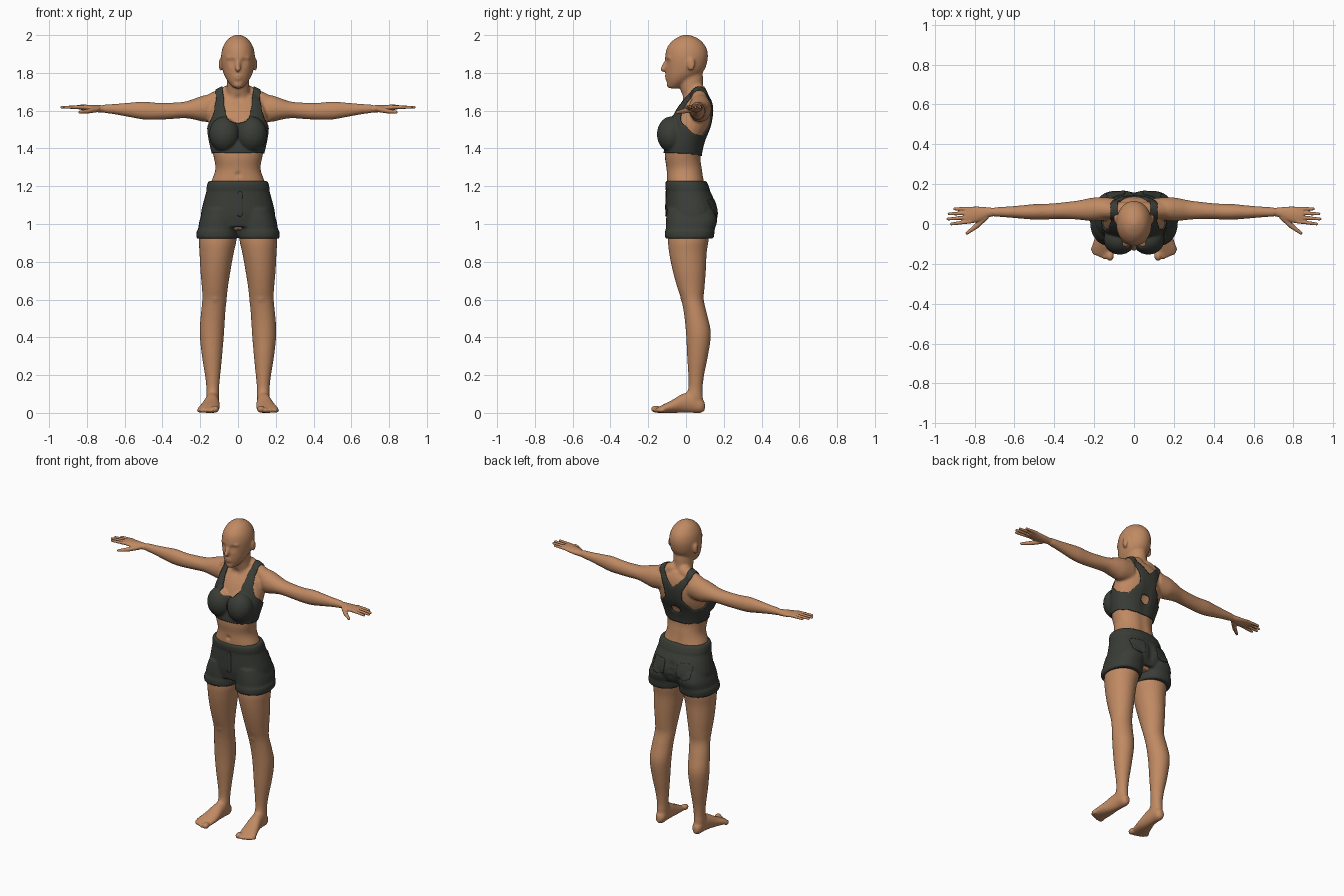
import bpy, bmesh, math
from mathutils import Vector

if "Cube" in bpy.data.objects:
    bpy.data.objects.remove(bpy.data.objects["Cube"])


def material(name, rgb):
    mat = bpy.data.materials.new(name)
    mat.use_nodes = True
    mat.diffuse_color = (*rgb, 1)
    bsdf = mat.node_tree.nodes["Principled BSDF"]
    bsdf.inputs["Base Color"].default_value = (*rgb, 1)
    bsdf.inputs["Roughness"].default_value = 0.7
    return mat


skin = material("warm skin", (0.53, 0.255, 0.125))
cloth = material("charcoal cloth", (0.042, 0.046, 0.038))


def lerp_table(x, table):
    if x <= table[0][0]:
        return table[0][1]
    for (xa, ya), (xb, yb) in zip(table, table[1:]):
        if x <= xb:
            return ya + (yb - ya) * (x - xa) / (xb - xa)
    return table[-1][1]


def symmetric(rows):
    return [(t, -w, w, b0, b1) for t, w, b0, b1 in rows]


def bridge(bm, rings):
    """Join point rings into a closed tube."""
    rings = [[bm.verts.new(p) for p in ring] for ring in rings]
    bm.faces.new(rings[0])
    bm.faces.new(rings[-1][::-1])
    for lo, hi in zip(rings, rings[1:]):
        for k in range(len(lo)):
            n = (k + 1) % len(lo)
            bm.faces.new((lo[n], lo[k], hi[k], hi[n]))


def loft(bm, axis, rows, side=1, power=2.0, steps=4, sides=28):
    """Skin rings (position, a min, a max, b min, b max) along an axis."""
    rows = [Vector(r) for r in rows]
    smooth = []
    for i in range(len(rows) - 1):
        p0, p1, p2 = rows[max(i - 1, 0)], rows[i], rows[i + 1]
        p3 = rows[min(i + 2, len(rows) - 1)]
        for k in range(steps):
            u = k / steps
            smooth.append(p1 + 0.5 * u * ((p2 - p0) + u * ((2 * p0 - 5 * p1 + 4 * p2 - p3)
                          + u * (3 * p1 - p0 - 3 * p2 + p3))))
    smooth.append(rows[-1])
    rings = []
    for t, a0, a1, b0, b1 in smooth:
        ring = []
        for k in range(sides):
            ang = math.tau * k / sides
            c, s = math.cos(ang), math.sin(ang)
            a = (a0 + a1) / 2 + (a1 - a0) / 2 * math.copysign(abs(c) ** (2 / power), c)
            b = (b0 + b1) / 2 + (b1 - b0) / 2 * math.copysign(abs(s) ** (2 / power), s)
            x, y, z = {"x": (t, a, b), "y": (a, t, b), "z": (a, b, t)}[axis]
            ring.append((side * x, y, z))
        rings.append(ring)
    bridge(bm, rings)


def blob(bm, pos, radii, side=1):
    (x, y, z), (rx, ry, rz) = pos, radii
    rows = []
    for k in range(11):
        phi = math.radians(-85 + 17 * k)
        c = math.cos(phi)
        rows.append((z + rz * math.sin(phi), x - rx * c, x + rx * c, y - ry * c, y + ry * c))
    loft(bm, "z", rows, side, steps=1, sides=16)


def limb(bm, start, end, r0, r1, side=1):
    """Tapered rod with round ends."""
    mirror = Vector((side, 1, 1))
    a, b = Vector(start) * mirror, Vector(end) * mirror
    d = (b - a).normalized()
    u = d.orthogonal().normalized()
    v = d.cross(u)
    rings = []
    for centre, r, first in ((a, r0, -80), (b, r1, 0)):
        for k in range(5):
            phi = math.radians(first + 20 * k)
            mid, w = centre + d * r * math.sin(phi), r * math.cos(phi)
            rings.append([mid + w * (u * math.cos(t) + v * math.sin(t))
                          for t in (math.tau * i / 12 for i in range(12))])
    bridge(bm, rings)


def finish(name, mesh, mat):
    mesh.materials.clear()
    mesh.materials.append(mat)
    mesh.polygons.foreach_set("use_smooth", [True] * len(mesh.polygons))
    obj = bpy.data.objects.new(name, mesh)
    bpy.context.collection.objects.link(obj)
    return obj


def fuse(name, bm, mat, voxel, iterations, dents=()):
    """Merge overlapping volumes into one smooth skin, then press dents in y."""
    bmesh.ops.recalc_face_normals(bm, faces=bm.faces)
    mesh = bpy.data.meshes.new(name)
    bm.to_mesh(mesh)
    bm.free()
    raw = finish(name + "_raw", mesh, mat)
    mod = raw.modifiers.new("merge", 'REMESH')
    mod.mode, mod.voxel_size = 'VOXEL', voxel
    mod = raw.modifiers.new("soften", 'SMOOTH')
    mod.factor, mod.iterations = 0.5, iterations
    deps = bpy.context.evaluated_depsgraph_get()
    result = bpy.data.meshes.new_from_object(raw.evaluated_get(deps))
    bpy.data.objects.remove(raw)
    for point, radius, push in dents:
        point, reach = Vector(point), radius * 3
        for v in result.vertices:
            co = v.co
            if abs(co.z - point.z) < reach:
                d = (co - point).length / radius
                v.co.y += push * math.exp(-d * d)
    return finish(name, result, mat)


def shell(name, source, keep, offset, mat):
    """Copy the kept region of a surface, raise it and even out its edge."""
    bm = bmesh.new()
    bm.from_mesh(source.data)
    bm.normal_update()
    bmesh.ops.delete(bm, geom=[f for f in bm.faces if not keep(f.calc_center_median())],
                     context='FACES')
    for v in bm.verts:
        v.co += v.normal * offset
    rim = {v: [e.other_vert(v) for e in v.link_edges if e.is_boundary]
           for v in bm.verts if v.is_boundary}
    for _ in range(6):
        moved = {v: (v.co + sum((n.co for n in ns), Vector()) / len(ns)) / 2
                 for v, ns in rim.items()}
        for v, co in moved.items():
            v.co = co
    mesh = bpy.data.meshes.new(name)
    bm.to_mesh(mesh)
    bm.free()
    mod = finish(name, mesh, mat).modifiers.new("thickness", 'SOLIDIFY')
    mod.thickness, mod.offset = offset + 0.002, -1


# Trunk, neck and head
bm = bmesh.new()
loft(bm, "z", symmetric([
    (.97, .14, -.06, .11), (1.05, .17, -.09, .14), (1.15, .16, -.095, .125),
    (1.22, .143, -.102, .1), (1.29, .12, -.103, .088), (1.36, .13, -.112, .08),
    (1.44, .148, -.105, .098), (1.52, .158, -.088, .128), (1.6, .15, -.055, .138),
    (1.66, .125, -.015, .13), (1.7, .065, .0, .11)]), power=2.2)
loft(bm, "z", symmetric([
    (1.62, .09, -.03, .12), (1.67, .068, -.02, .105), (1.72, .06, -.032, .092),
    (1.78, .058, -.045, .09), (1.82, .05, -.04, .085)]))
loft(bm, "z", symmetric([
    (1.718, .02, -.088, -.04), (1.735, .038, -.098, -.01), (1.76, .058, -.103, .03),
    (1.79, .074, -.107, .075), (1.82, .083, -.108, .1), (1.86, .089, -.11, .113),
    (1.9, .089, -.109, .116), (1.94, .079, -.097, .104), (1.975, .057, -.066, .074),
    (1.994, .03, -.032, .038), (2.002, .008, -.008, .012)]))

# Nose, lips and chin
limb(bm, (0, -.106, 1.862), (0, -.122, 1.82), .009, .015)
blob(bm, (0, -.101, 1.783), (.024, .013, .008))
blob(bm, (0, -.1, 1.77), (.021, .013, .008))
blob(bm, (0, -.088, 1.738), (.026, .016, .017))

for side in (1, -1):
    # Ears, brows, chest and sloping shoulder muscle
    blob(bm, (.093, .028, 1.845), (.009, .021, .035), side)
    limb(bm, (.012, -.104, 1.878), (.055, -.086, 1.88), .009, .008, side)
    blob(bm, (.072, -.078, 1.475), (.075, .07, .088), side)
    limb(bm, (.04, .07, 1.7), (.17, .07, 1.632), .04, .045, side)
    # Arm
    loft(bm, "x", [
        (.1, .03, .13, 1.55, 1.685), (.17, .015, .135, 1.54, 1.683),
        (.22, .015, .13, 1.55, 1.668), (.28, .022, .118, 1.56, 1.648),
        (.36, .025, .108, 1.555, 1.642), (.43, .023, .102, 1.552, 1.642),
        (.5, .022, .1, 1.553, 1.648), (.58, .028, .092, 1.567, 1.642),
        (.65, .034, .087, 1.58, 1.636), (.7, .037, .083, 1.587, 1.633),
        (.74, .045, .076, 1.598, 1.624)], side)
    # Leg and kneecap
    loft(bm, "z", [
        (.03, .104, .164, .0, .085), (.08, .1, .168, -.005, .09),
        (.13, .1, .167, .012, .088), (.2, .094, .175, .012, .096),
        (.3, .084, .191, .006, .116), (.42, .074, .203, .0, .132),
        (.52, .068, .197, -.01, .112), (.6, .06, .189, -.025, .094),
        (.66, .054, .191, -.045, .098), (.75, .04, .199, -.07, .105),
        (.85, .022, .204, -.09, .11), (.93, .006, .206, -.095, .122),
        (1.05, .01, .175, -.08, .13)], side)
    blob(bm, (.122, -.004, .615), (.034, .026, .04), side)
    # Foot and toes
    loft(bm, "y", [
        (-.155, .108, .208, .0, .026), (-.12, .1, .213, .0, .045),
        (-.07, .096, .197, .0, .07), (-.02, .098, .18, .0, .1),
        (.03, .1, .169, .0, .11), (.08, .103, .163, .0, .08),
        (.1, .12, .148, .015, .055)], side)
    for k, (x, y) in enumerate([(.12, -.16), (.147, -.162), (.169, -.153),
                                (.188, -.142), (.205, -.126)]):
        r = .013 if k else .02
        blob(bm, (x, y, r), (r, r * 1.3, r), side)

# Mouth line, navel, collar hollow, eye sockets with lids, and spine groove
dents = [((0, -.115, 1.777), .008, .004), ((0, -.105, 1.262), .012, .01),
         ((0, -.02, 1.665), .02, .008)]
for x in (.034, -.034):
    dents += [((x, -.105, 1.855), .018, .011), ((x, -.095, 1.853), .01, -.006)]
dents += [((0, .1, 1.2 + k * .04), .03, -.005) for k in range(10)]
body = fuse("body", bm, skin, .007, 6, dents)

# Hands with spread fingers
for side, label in ((1, "left"), (-1, "right")):
    bm = bmesh.new()
    loft(bm, "x", [
        (.69, .042, .08, 1.592, 1.628), (.73, .033, .083, 1.591, 1.629),
        (.77, .014, .087, 1.594, 1.63), (.82, .003, .087, 1.603, 1.632),
        (.85, .008, .082, 1.608, 1.63)], side)
    for y0, x1, y1 in ((.013, .917, .0), (.034, .934, .025), (.055, .928, .051), (.076, .9, .076)):
        limb(bm, (.82, y0, 1.619), (x1, y1, 1.618), .0105, .0075, side)
    limb(bm, (.745, .035, 1.608), (.79, -.01, 1.598), .016, .013, side)
    limb(bm, (.79, -.01, 1.598), (.838, -.046, 1.592), .013, .008, side)
    fuse(label + "_hand", bm, skin, .0035, 3)

# Cropped racerback top
FRONT_OUT = [(1.46, .22), (1.5, .168), (1.54, .142), (1.6, .12), (1.69, .116)]
BACK_OUT = [(1.43, .22), (1.47, .11), (1.54, .055), (1.6, .066), (1.69, .116)]
FRONT_NECK = [(1.53, 0), (1.535, .035), (1.55, .056), (1.59, .068), (1.69, .078)]
BACK_NECK = [(1.61, 0), (1.64, .035), (1.69, .08)]


def in_top(p):
    x, z = abs(p.x), p.z
    back = min(max(p.y / .08, 0), 1)
    if not 1.376 - .014 * back < z < 1.73:
        return False
    outer = lerp_table(z, FRONT_OUT) * (1 - back) + lerp_table(z, BACK_OUT) * back
    neck = lerp_table(z, FRONT_NECK if p.y < .05 else BACK_NECK)
    keyhole = p.y > 0 and (x / .034) ** 2 + ((z - 1.455) / .027) ** 2 < 1
    return neck <= x < outer and not keyhole


shell("sports_top", body, in_top, .007, cloth)

# Shorts with waistband and rolled hems
bm = bmesh.new()
loft(bm, "z", symmetric([
    (.985, .19, -.095, .14), (1.05, .197, -.106, .168), (1.12, .182, -.107, .153),
    (1.175, .167, -.106, .127), (1.185, .168, -.109, .126), (1.215, .162, -.11, .114),
    (1.228, .153, -.104, .106)]), power=2.3)
for side in (1, -1):
    loft(bm, "z", [
        (.922, .008, .214, -.104, .14), (.93, .003, .22, -.111, .147),
        (.962, .003, .219, -.111, .152), (.972, .004, .212, -.107, .152),
        (1.02, .0, .203, -.106, .165), (1.08, .0, .18, -.1, .15)], side, power=2.3)
shorts = fuse("shorts", bm, cloth, .007, 3,
              [((0, .17, .95 + k * .04), .022, -.012) for k in range(5)])


# Raised back pockets and front fly
def in_pocket(p):
    off = abs(abs(p.x) - .09)
    return p.y > .05 and off < .045 and 1.03 + off * .3 < p.z < 1.13


def in_fly(p):
    return p.y < -.05 and -.004 < p.x < .022 and 1.04 < p.z < 1.175


shell("back_pockets", shorts, in_pocket, .004, cloth)
shell("front_fly", shorts, in_fly, .003, cloth)
